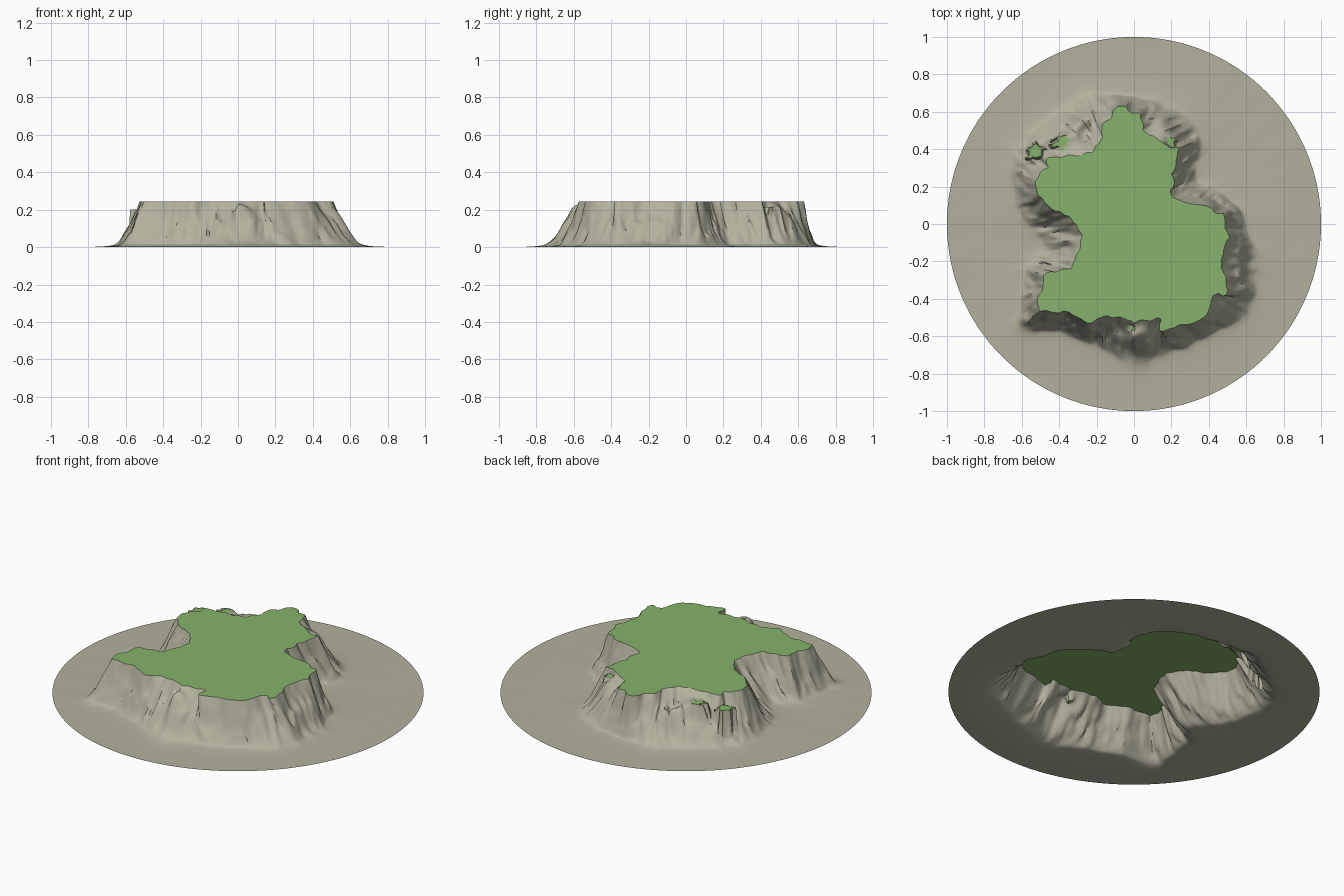
import bpy
import math
from mathutils import Vector, noise

HEIGHT = 0.245
FOOT_Z = 0.012
SUBDIV = 9          # columns between two outline points
CLIFF_RINGS = 22
APRON_RINGS = 10

cube = bpy.data.objects.get("Cube")
if cube:
    bpy.data.objects.remove(cube, do_unlink=True)


def make_material(name, color):
    mat = bpy.data.materials.new(name)
    mat.use_nodes = True
    mat.diffuse_color = (*color, 1)
    bsdf = mat.node_tree.nodes["Principled BSDF"]
    bsdf.inputs["Base Color"].default_value = (*color, 1)
    bsdf.inputs["Roughness"].default_value = 0.9
    return mat


rock = make_material("pale rock", (0.45, 0.44, 0.34))
grass = make_material("grass green", (0.24, 0.45, 0.15))

# Plateau rim, counter-clockwise from the east
rim_points = [
    (.5, -.04), (.47, .05), (.38, .1), (.27, .12), (.2, .15), (.22, .32),
    (.24, .4), (.16, .43), (.05, .5), (.04, .57), (-.08, .63), (-.16, .53),
    (-.17, .45), (-.24, .38), (-.46, .35), (-.46, .3), (-.52, .26),
    (-.52, .18), (-.45, .09), (-.34, .03), (-.28, -.06), (-.3, -.17),
    (-.34, -.23), (-.48, -.27), (-.48, -.34), (-.52, -.4), (-.5, -.47),
    (-.34, -.47), (-.24, -.53), (-.13, -.49), (0, -.52), (.14, -.51),
    (.14, -.57), (.38, -.5), (.42, -.39), (.5, -.37), (.47, -.22), (.49, -.11)]

# Foot of the cliff below each rim point
foot_points = [
    (.62, -.05), (.56, .08), (.48, .17), (.41, .2), (.34, .24), (.34, .34),
    (.36, .45), (.35, .52), (.28, .6), (.12, .66), (-.08, .7), (-.22, .7),
    (-.3, .68), (-.42, .6), (-.56, .5), (-.64, .42), (-.66, .3),
    (-.64, .14), (-.6, .03), (-.56, -.03), (-.5, -.09), (-.5, -.14),
    (-.53, -.18), (-.58, -.24), (-.6, -.34), (-.61, -.44), (-.6, -.56),
    (-.4, -.58), (-.26, -.64), (-.12, -.7), (-.02, -.76), (.1, -.73),
    (.24, -.68), (.44, -.58), (.62, -.48), (.65, -.36), (.67, -.24), (.66, -.15)]

# Rocky shoulders (x, y, spread) and flat grassy ledges (x, y, radius, z)
shoulders = [(-.33, .5, .14), (.16, .5, .08), (.02, -.6, .08)]
ledges = [(-.53, .39, .045, .2), (-.39, .43, .045, .215),
          (.19, .44, .03, .215), (-.02, -.56, .022, .19)]


def smooth_loop(points):
    """Closed spline through the points, halfway between round and straight."""
    pts = [Vector(p) for p in points]
    n, out = len(pts), []
    for i in range(n):
        a, b, c, d = (pts[(i + k) % n] for k in (-1, 0, 1, 2))
        for s in range(SUBDIV):
            t = s / SUBDIV
            curve = 0.5 * (2 * b + (c - a) * t + (2 * a - 5 * b + 4 * c - d) * t**2
                           + (3 * b - a - 3 * c + d) * t**3)
            out.append(curve.lerp(b.lerp(c, t), 0.5))
    return out


def wobble(p, scale, amount):
    q = Vector((p.x, p.y, 0)) * scale
    return Vector((noise.noise(q), noise.noise(q + Vector((7, 3, 5))))) * amount


def shoulder_at(p):
    return min(1, sum(math.exp(-((p.x - x)**2 + (p.y - y)**2) / w**2)
                      for x, y, w in shoulders))


def cliff_height(t, mid, p):
    """Concave scree slope, bulging at shoulders, cut by downhill gullies."""
    along = Vector((mid.x, mid.y, t * 0.08))
    gully = abs(noise.noise(along * 16)) - 0.25 + 0.5 * noise.noise(along * 38)
    crag = noise.noise(Vector((p.x, p.y, 0)) * 14)
    bulge = shoulder_at(p)
    window = 4 * t * (1 - t)
    t = t + window * (0.2 * gully + 0.22 * bulge * crag)
    t = min(1, max(0, t))
    drop = (1 - t)**1.4
    return FOOT_Z + (HEIGHT - FOOT_Z) * (drop + bulge * 0.75 * (1 - t**2 - drop))


def build_object(name, verts, faces, mats):
    mesh = bpy.data.meshes.new(name)
    mesh.from_pydata(verts, [], faces)
    for m in mats:
        mesh.materials.append(m)
    obj = bpy.data.objects.new(name, mesh)
    bpy.context.collection.objects.link(obj)
    return obj


rim = [p + wobble(p, 22, 0.018) for p in smooth_loop(rim_points)]
foot = [p + wobble(p, 12, 0.02) for p in smooth_loop(foot_points)]
columns = len(rim)

# Cliff: rings lofted from the rim down to the foot
verts, on_ledge = [], set()
for r in range(CLIFF_RINGS + 1):
    t = r / CLIFF_RINGS
    for a, b in zip(rim, foot):
        p = a.lerp(b, t)
        z = cliff_height(t, a.lerp(b, 0.6), p)
        for x, y, radius, level in ledges:
            reach = radius * (1 + 0.5 * noise.noise(Vector((p.x, p.y, 0)) * 30))
            if 0 < r < CLIFF_RINGS and math.hypot(p.x - x, p.y - y) < reach:
                z = level
                on_ledge.add(len(verts))
        verts.append((p.x, p.y, z))

# Apron: rings fading from the foot out to the round ground edge
for r in range(1, APRON_RINGS + 1):
    u = r / APRON_RINGS
    for b in foot:
        p = b.lerp(b.normalized(), u**1.3)
        ripple = 0.003 * noise.noise(Vector((p.x, p.y, 0)) * 9) * u * (1 - u)
        verts.append((p.x, p.y, FOOT_Z * (1 - u)**3 + ripple))

faces = []
for r in range(CLIFF_RINGS + APRON_RINGS):
    for c in range(columns):
        n = (c + 1) % columns
        faces.append((r * columns + c, (r + 1) * columns + c,
                      (r + 1) * columns + n, r * columns + n))
cliffs = build_object("cliffs_and_ground", verts, faces, [rock, grass])
for poly in cliffs.data.polygons:
    poly.material_index = int(all(v in on_ledge for v in poly.vertices))

bpy.ops.object.select_all(action="DESELECT")
cliffs.select_set(True)
bpy.context.view_layer.objects.active = cliffs
bpy.ops.object.shade_smooth_by_angle(angle=math.radians(50))

# Flat grassy plateau filling the rim
build_object("plateau_top", [(p.x, p.y, HEIGHT) for p in rim],
             [tuple(range(columns))], [grass])
